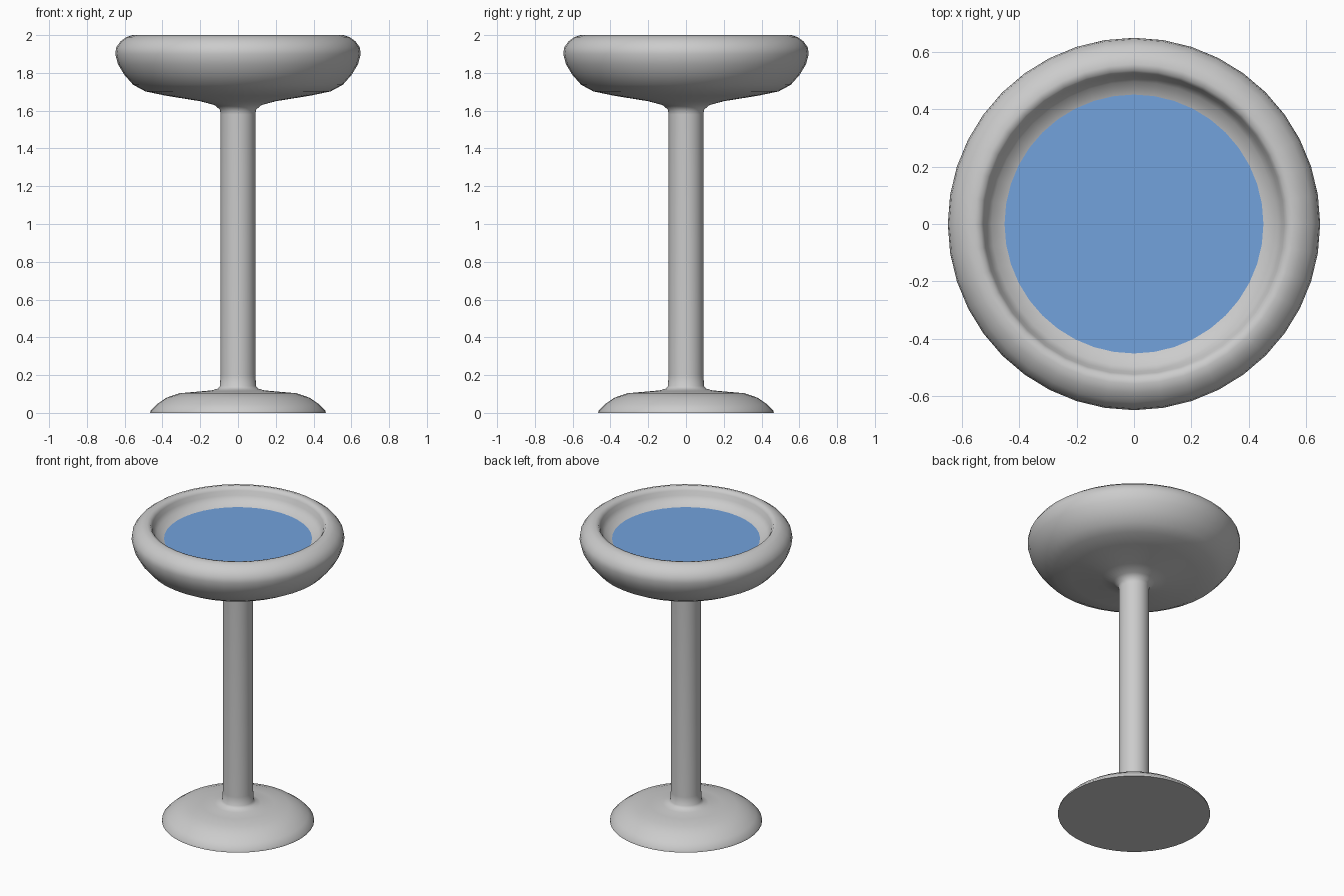
import bpy, bmesh, math

if "Cube" in bpy.data.objects:
    bpy.data.objects.remove(bpy.data.objects["Cube"])

SEGMENTS = 40


def lathe(name, profile):
    """Revolve (radius, z) points around the z axis; radius 0 becomes a pole."""
    bm = bmesh.new()
    verts = [bm.verts.new((r, 0, z)) for r, z in profile]
    edges = [bm.edges.new(pair) for pair in zip(verts, verts[1:])]
    bmesh.ops.spin(bm, geom=verts + edges, cent=(0, 0, 0), axis=(0, 0, 1),
                   angle=math.tau, steps=SEGMENTS, use_duplicate=False)
    bmesh.ops.remove_doubles(bm, verts=bm.verts, dist=0.0005)
    bmesh.ops.recalc_face_normals(bm, faces=bm.faces)
    mesh = bpy.data.meshes.new(name)
    bm.to_mesh(mesh)
    bm.free()
    obj = bpy.data.objects.new(name, mesh)
    bpy.context.collection.objects.link(obj)
    bpy.context.view_layer.objects.active = obj
    obj.select_set(True)
    bpy.ops.object.shade_smooth_by_angle(angle=math.radians(50))
    obj.select_set(False)
    return obj


# Flared foot, column and rounded basin in one continuous stone surface
foot = [(0, 0), (0.465, 0), (0.463, 0.012), (0.43, 0.045), (0.38, 0.08),
        (0.31, 0.104), (0.22, 0.112), (0.14, 0.119), (0.108, 0.128)]
column = [(0.095, 0.142), (0.093, 0.2), (0.093, 1.58), (0.095, 1.605)]
bowl_outside = [(0.125, 1.63), (0.2, 1.65), (0.386, 1.68), (0.49, 1.702),
                (0.555, 1.737), (0.602, 1.79), (0.635, 1.845), (0.65, 1.9),
                (0.645, 1.935), (0.622, 1.967), (0.59, 1.99), (0.558, 2.0)]
bowl_inside = [(0.536, 1.995), (0.525, 1.978), (0.516, 1.95), (0.497, 1.923),
               (0.45, 1.899), (0.4, 1.888), (0, 1.885)]
lathe("birdbath_stone", foot + column + bowl_outside + bowl_inside)

# Water surface
water = lathe("water", [(0, 1.9), (0.452, 1.9)])
if water.data.polygons[0].normal.z < 0:
    water.data.flip_normals()
blue = bpy.data.materials.new("water_blue")
blue.diffuse_color = (0.17, 0.36, 0.72, 1)
blue.use_nodes = True
blue.node_tree.nodes["Principled BSDF"].inputs["Base Color"].default_value = blue.diffuse_color
water.data.materials.append(blue)
